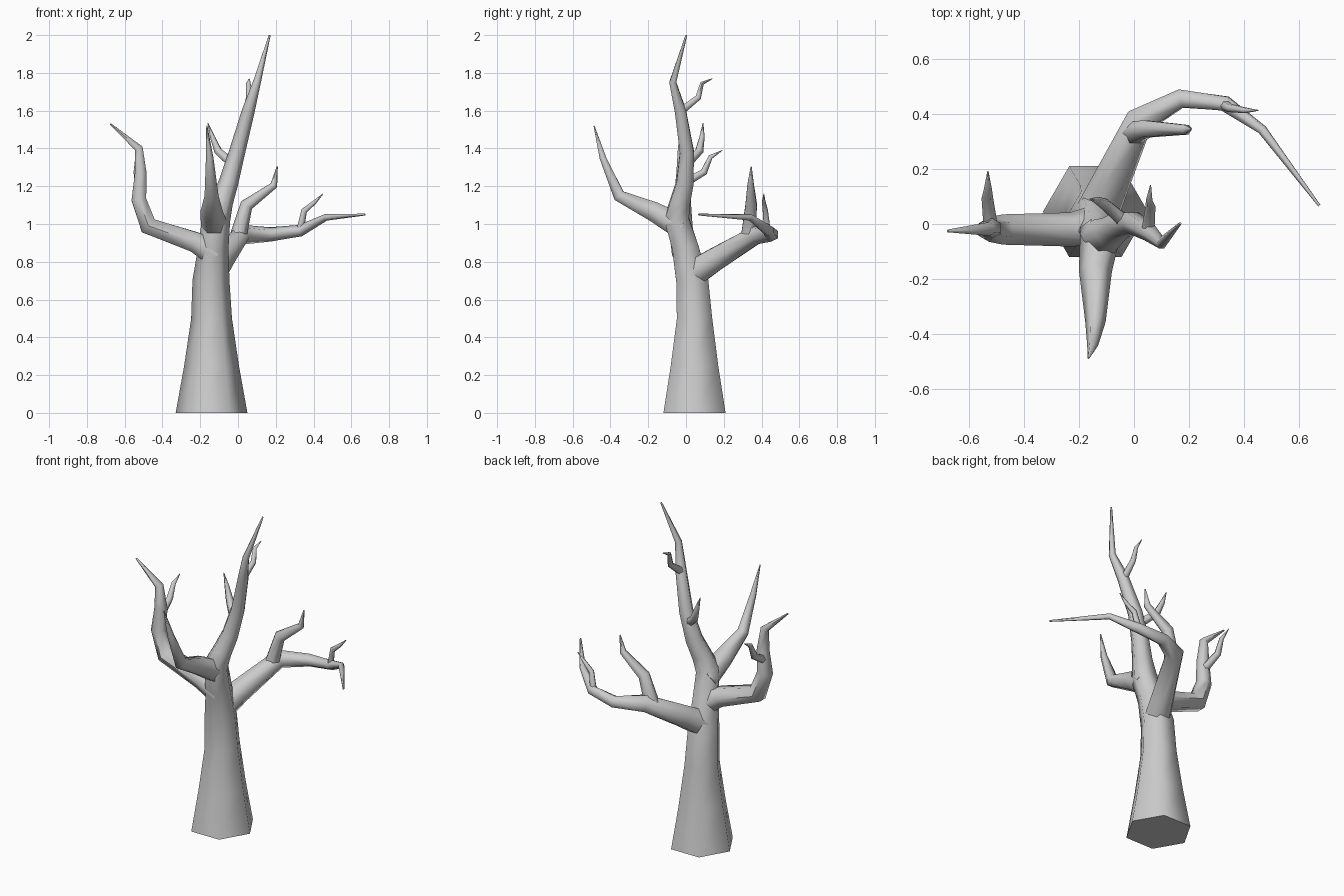
import bpy, bmesh, math
from mathutils import Vector


def limb(name, points, sides=6):
    """Tapered tube through (x, y, z, radius) points, rings on the bisecting planes."""
    pos = [Vector(p[:3]) for p in points]
    rad = [p[3] for p in points]
    bm = bmesh.new()
    rings = []
    side = Vector((1, 0, 0))
    first = (pos[1] - pos[0]).normalized()
    if abs(first.x) > 0.8:
        side = Vector((0, 1, 0))
    for i, p in enumerate(pos):
        before = (p - pos[i - 1]).normalized() if i else first
        after = (pos[i + 1] - p).normalized() if i < len(pos) - 1 else before
        axis = (before + after).normalized()
        side = (side - axis * side.dot(axis)).normalized()
        other = axis.cross(side)
        rings.append([bm.verts.new(p + rad[i] * (side * math.cos(a) + other * math.sin(a)))
                      for a in (2 * math.pi * k / sides for k in range(sides))])
    for a, b in zip(rings, rings[1:]):
        for k in range(sides):
            n = (k + 1) % sides
            bm.faces.new((a[k], a[n], b[n], b[k]))
    bm.faces.new(rings[0][::-1])
    bm.faces.new(rings[-1])
    bmesh.ops.recalc_face_normals(bm, faces=bm.faces)
    mesh = bpy.data.meshes.new(name)
    bm.to_mesh(mesh)
    bm.free()
    ob = bpy.data.objects.new(name, mesh)
    bpy.context.collection.objects.link(ob)
    bpy.context.view_layer.objects.active = ob
    ob.select_set(True)
    bpy.ops.object.shade_smooth_by_angle(angle=math.radians(62))
    ob.select_set(False)
    return ob


# Trunk, running on into the tallest limb
limb("trunk", [(-.14, .045, 0, .19), (-.14, .045, .25, .145), (-.14, .045, .5, .108),
               (-.143, .033, .7, .098), (-.13, -.005, .88, .08), (-.115, -.05, 1.03, .075),
               (-.085, -.03, 1.12, .06), (-.05, -.005, 1.22, .052), (-.005, .005, 1.38, .043),
               (.055, -.03, 1.6, .034), (.1, -.07, 1.75, .021), (.168, .002, 2.0, .005)])

# Main limbs
limb("left_limb", [(-.12, .0, .84, .075), (-.23, -.02, .905, .062), (-.475, -.02, .99, .055),
                   (-.525, -.02, 1.13, .045), (-.515, -.015, 1.27, .036),
                   (-.525, -.018, 1.4, .025), (-.676, -.025, 1.53, .005)])
limb("front_limb", [(-.12, -.02, .98, .075), (-.14, -.17, 1.065, .06), (-.14, -.355, 1.15, .037),
                    (-.15, -.44, 1.35, .02), (-.165, -.487, 1.52, .003)])
limb("back_limb", [(-.13, .05, .745, .08), (-.085, .15, .81, .071), (.02, .375, .945, .055),
                   (.17, .455, .945, .038), (.33, .437, .965, .031),
                   (.465, .342, 1.035, .018), (.672, .067, 1.05, .005)])

# Side branches and twigs
limb("back_limb_branch", [(.0, .33, .93, .045), (.045, .345, 1.1, .035),
                          (.19, .342, 1.205, .02), (.208, .345, 1.305, .003)])
limb("back_limb_twig", [(.33, .43, .97, .02), (.35, .42, 1.07, .016),
                        (.405, .412, 1.115, .011), (.45, .412, 1.16, .002)])
limb("left_limb_twig", [(-.52, -.01, 1.215, .026), (-.532, .095, 1.275, .021),
                        (-.53, .13, 1.355, .014), (-.53, .192, 1.39, .002)])
limb("lower_twig", [(-.03, .005, 1.32, .028), (-.105, .07, 1.385, .023),
                    (-.135, .085, 1.46, .014), (-.16, .09, 1.535, .002)])
limb("upper_twig", [(.05, -.03, 1.595, .024), (.06, .065, 1.67, .018),
                    (.055, .085, 1.745, .012), (.06, .14, 1.77, .002)])
